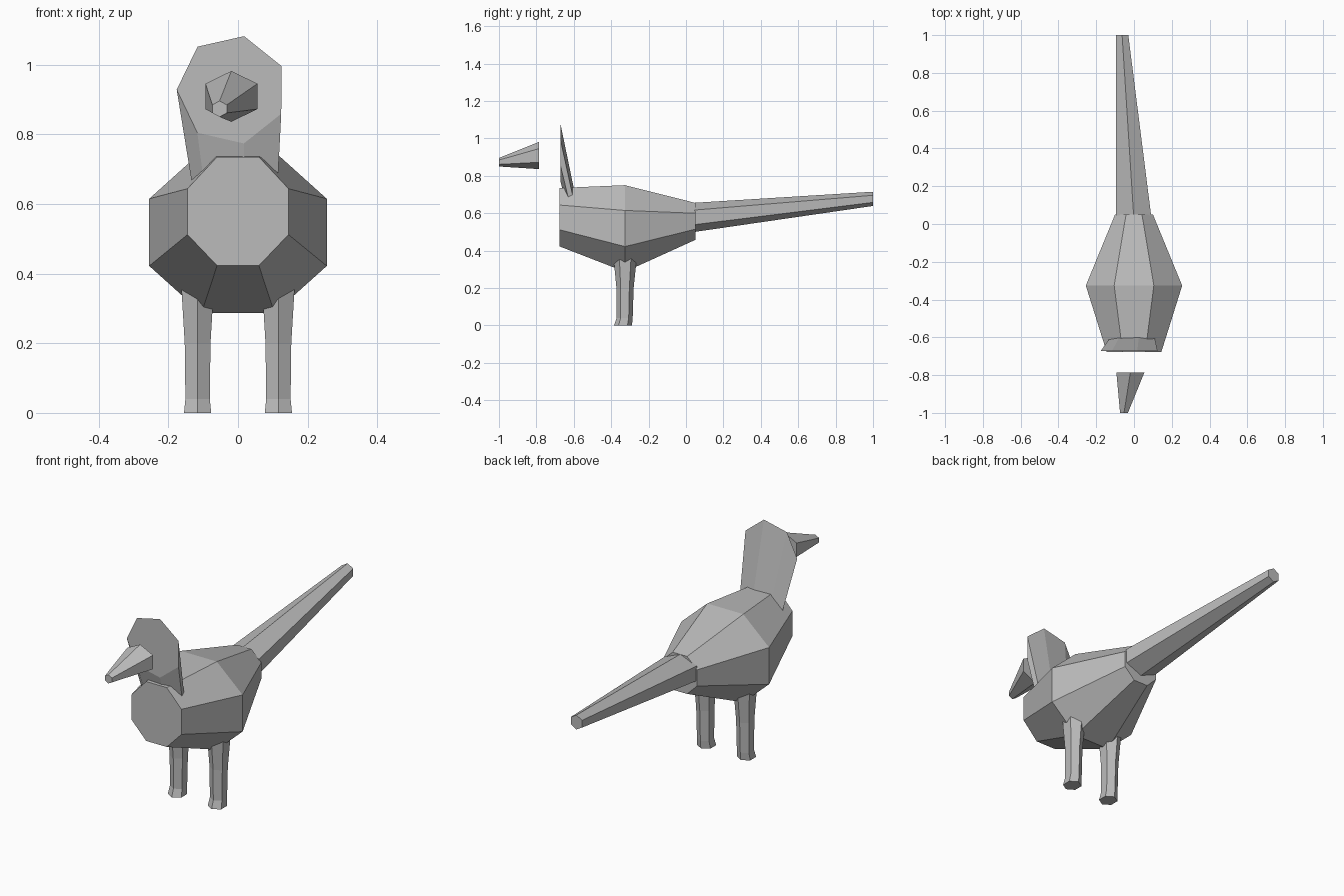
import bpy, bmesh
from math import cos, sin, radians

cube = bpy.data.objects.get("Cube")
if cube:
    bpy.data.objects.remove(cube)

grey = bpy.data.materials.new("plain grey")
grey.use_nodes = True
colour = (0.5, 0.5, 0.5, 1)
grey.diffuse_color = colour
grey.node_tree.nodes["Principled BSDF"].inputs["Base Color"].default_value = colour


def loft(name, rings):
    """Skin a list of equal rings and cap both ends."""
    bm = bmesh.new()
    loops = [[bm.verts.new(p) for p in ring] for ring in rings]
    n = len(loops[0])
    for a, b in zip(loops, loops[1:]):
        for i in range(n):
            j = (i + 1) % n
            bm.faces.new((a[i], a[j], b[j], b[i]))
    bm.faces.new(loops[0])
    bm.faces.new(loops[-1])
    bmesh.ops.recalc_face_normals(bm, faces=bm.faces)
    mesh = bpy.data.meshes.new(name)
    bm.to_mesh(mesh)
    bm.free()
    mesh.materials.append(grey)
    obj = bpy.data.objects.new(name, mesh)
    bpy.context.collection.objects.link(obj)
    return obj


def upright_ring(y, x, z, rx, rz, sides, start=90):
    """Polygon facing along y."""
    angles = [radians(start + 360 * i / sides) for i in range(sides)]
    return [(x + rx * cos(a), y, z + rz * sin(a)) for a in angles]


def level_ring(z, x, y, rx, ry):
    """Hexagon facing up, with a corner to the front."""
    angles = [radians(90 + 60 * i) for i in range(6)]
    return [(x + rx * cos(a) / cos(radians(30)), y + ry * sin(a), z) for a in angles]


def body_ring(y, wide, narrow, top, upper, lower, bottom):
    """Chamfered octagon, symmetric in x."""
    half = [(narrow, top), (wide, upper), (wide, lower), (narrow, bottom)]
    return [(x, y, z) for x, z in half] + [(-x, y, z) for x, z in reversed(half)]


# Body
loft("body", [
    body_ring(-0.677, 0.145, 0.06, 0.735, 0.644, 0.512, 0.423),
    body_ring(-0.326, 0.255, 0.105, 0.75, 0.615, 0.422, 0.287),
    body_ring(0.051, 0.1, 0.042, 0.655, 0.6, 0.515, 0.458),
])

# Neck with the flat face in front
loft("head_and_neck", [
    upright_ring(-0.672, -0.018, 0.928, 0.158, 0.158, 7, 77),
    upright_ring(-0.6, -0.002, 0.614, 0.123, 0.123, 7, 77),
])

# Beak
loft("beak", [
    upright_ring(-1.0, -0.053, 0.873, 0.024, 0.023, 6),
    upright_ring(-0.785, -0.019, 0.909, 0.086, 0.073, 6),
])

# Tail
loft("tail", [
    upright_ring(0.045, -0.002, 0.578, 0.107, 0.078, 6),
    upright_ring(1.0, -0.063, 0.677, 0.038, 0.038, 6),
])

# Legs
for side, x in (("right", -0.116), ("left", 0.116)):
    loft(side + "_leg", [
        level_ring(0, x, -0.337, 0.039, 0.048),
        level_ring(0.04, x, -0.328, 0.035, 0.043),
        level_ring(0.2, x, -0.326, 0.037, 0.046),
        level_ring(0.4, x, -0.325, 0.049, 0.066),
    ])
